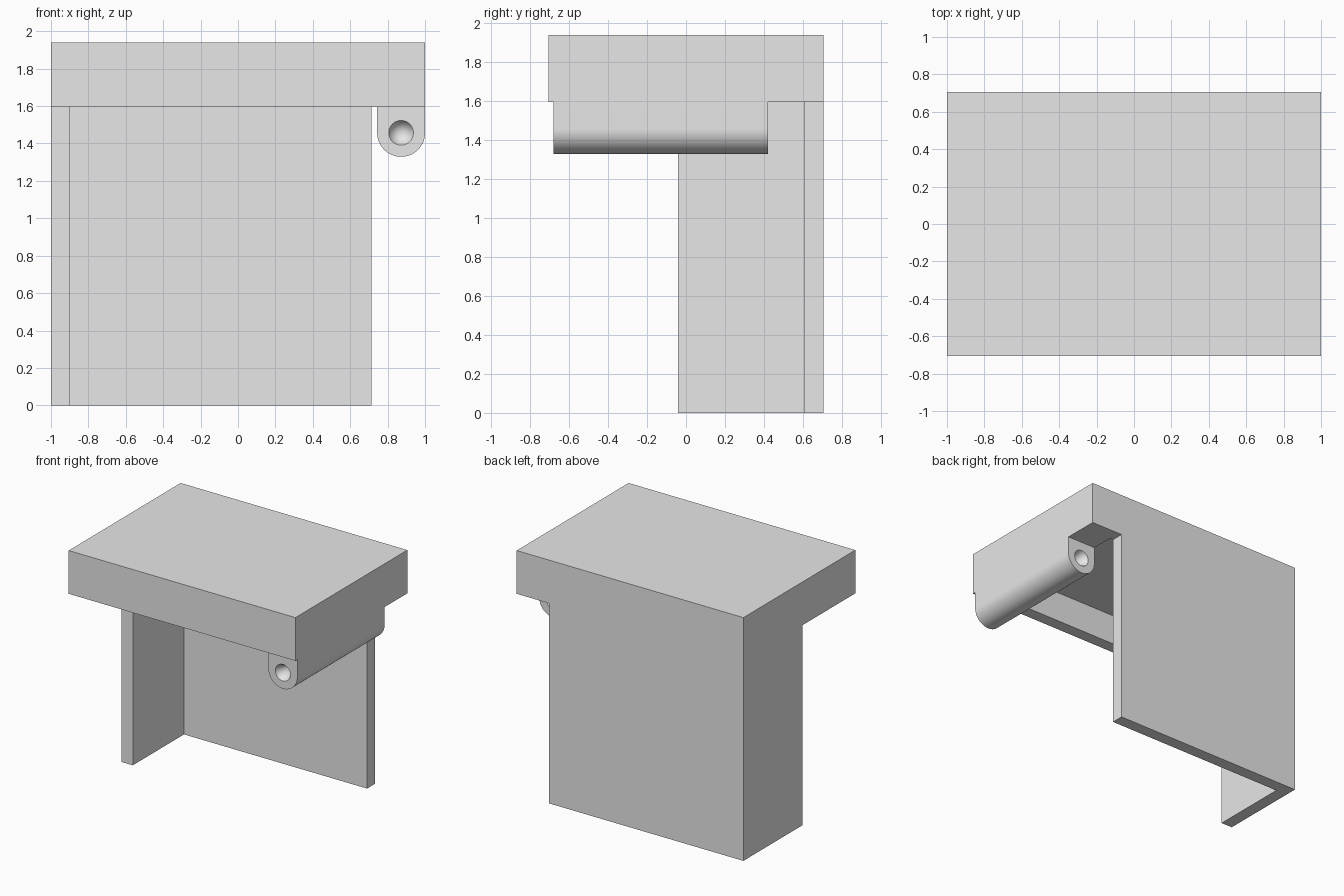
import bpy, bmesh, math
from mathutils import Matrix

cube = bpy.data.objects.get("Cube")
if cube:
    bpy.data.objects.remove(cube, do_unlink=True)

# Single plain grey
grey = bpy.data.materials.new("plain_grey")
grey.use_nodes = True
grey.diffuse_color = (0.8, 0.8, 0.8, 1)
grey.node_tree.nodes["Principled BSDF"].inputs["Base Color"].default_value = (0.8, 0.8, 0.8, 1)

WALL = 0.1
HALF_X, HALF_Y = 1.0, 0.705
TOP, RIM = 1.94, 1.595
TAB_X, TAB_Z, TAB_R = 0.872, 1.457, 0.128
TAB_FRONT, TAB_BACK = -0.68, 0.42


def finish(name, bm):
    bmesh.ops.recalc_face_normals(bm, faces=bm.faces[:])
    mesh = bpy.data.meshes.new(name)
    bm.to_mesh(mesh)
    bm.free()
    mesh.materials.append(grey)
    obj = bpy.data.objects.new(name, mesh)
    bpy.context.collection.objects.link(obj)
    return obj


def box(name, x, y, z):
    bm = bmesh.new()
    bmesh.ops.create_cube(bm, size=1)
    for v in bm.verts:
        for i, (low, high) in enumerate((x, y, z)):
            v.co[i] = low if v.co[i] < 0 else high
    return finish(name, bm)


def cut(target, cutter):
    bpy.ops.object.select_all(action="DESELECT")
    cutter.hide_render = True
    mod = target.modifiers.new("cut", "BOOLEAN")
    mod.operation = "DIFFERENCE"
    mod.solver = "EXACT"
    mod.object = cutter
    bpy.context.view_layer.objects.active = target
    target.select_set(True)
    bpy.ops.object.modifier_apply(modifier=mod.name)
    bpy.data.objects.remove(cutter, do_unlink=True)


# Top: thick slab hollowed from below, with a wide solid strip on its left
lid = box("hollow_top", (-HALF_X, HALF_X), (-HALF_Y, HALF_Y), (RIM, TOP))
cut(lid, box("top_cutter", (-HALF_X + WALL, TAB_X - TAB_R),
             (-HALF_Y + WALL, HALF_Y - WALL), (RIM - WALL, TOP - WALL)))

# Back and side panels
box("back_panel", (-HALF_X, 0.715), (HALF_Y - WALL, HALF_Y), (0, RIM))
box("side_panel", (-HALF_X, -HALF_X + WALL), (-0.04, HALF_Y - WALL), (0, RIM))

# Hinge barrel: U-shaped profile extruded front to back
bm = bmesh.new()
steps = 48
profile = [(TAB_X + TAB_R, RIM), (TAB_X - TAB_R, RIM)]
for i in range(steps + 1):
    a = math.pi + math.pi * i / steps
    profile.append((TAB_X + TAB_R * math.cos(a), TAB_Z + TAB_R * math.sin(a)))
face = bm.faces.new([bm.verts.new((x, TAB_FRONT, z)) for x, z in profile])
ext = bmesh.ops.extrude_face_region(bm, geom=[face])
moved = [g for g in ext["geom"] if isinstance(g, bmesh.types.BMVert)]
bmesh.ops.translate(bm, verts=moved, vec=(0, TAB_BACK - TAB_FRONT, 0))
barrel = finish("hinge_barrel", bm)

# Conical pivot sockets in both ends
for end, inward in ((TAB_FRONT, 1), (TAB_BACK, -1)):
    bm = bmesh.new()
    depth, over = 0.12, 0.01
    radius = 0.066 * (depth + over) / depth
    place = (Matrix.Translation((TAB_X, end + inward * (depth - over) / 2, TAB_Z))
             @ Matrix.Rotation(-inward * math.pi / 2, 4, "X"))
    bmesh.ops.create_cone(bm, cap_ends=True, segments=48, radius1=radius,
                          radius2=0, depth=depth + over, matrix=place)
    cut(barrel, finish("socket_cutter", bm))

bpy.ops.object.select_all(action="DESELECT")
barrel.select_set(True)
bpy.context.view_layer.objects.active = barrel
bpy.ops.object.shade_smooth_by_angle(angle=math.radians(30))
